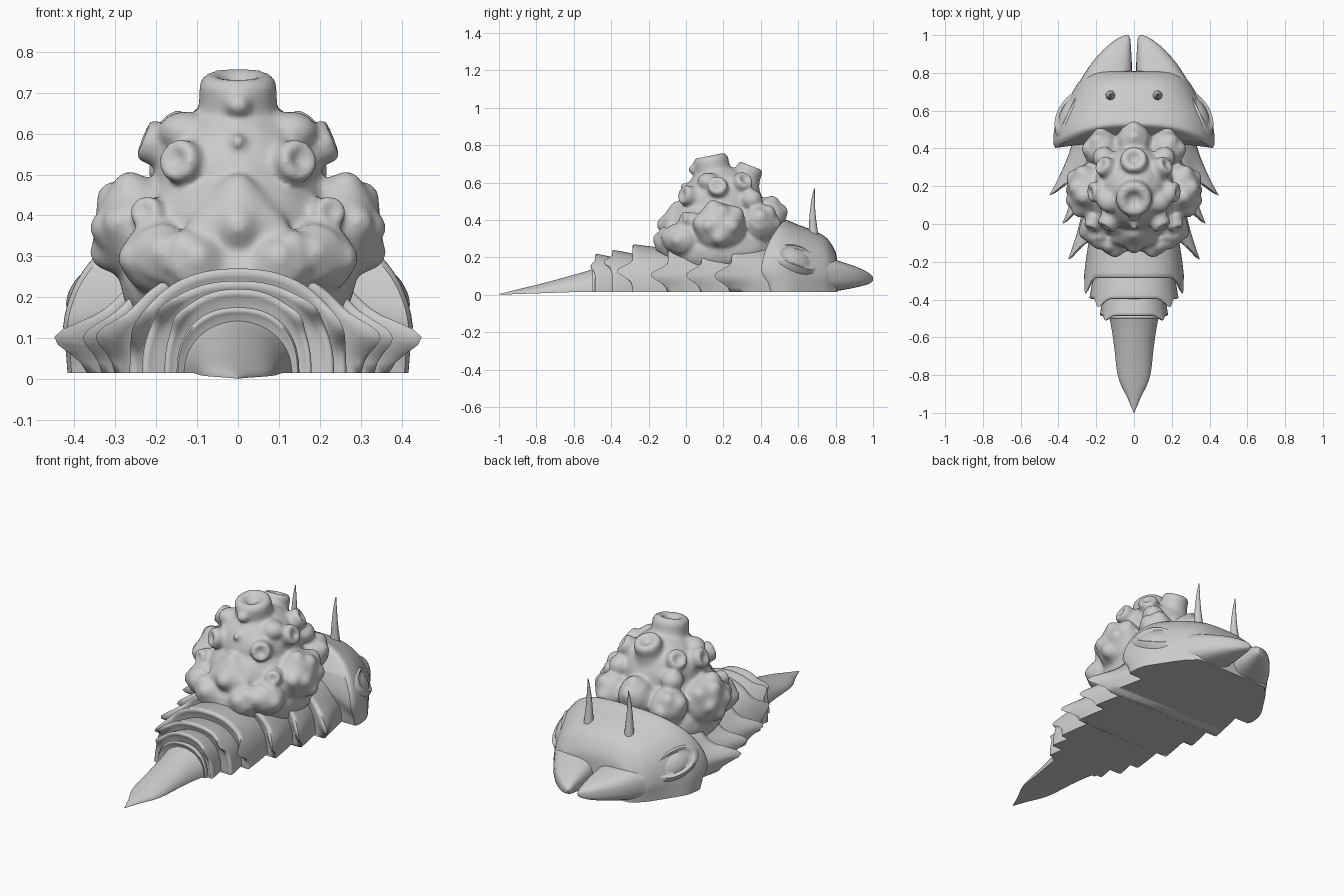
import bpy, bmesh, math
from mathutils import Vector, Matrix

old = bpy.data.objects.get("Cube")
if old:
    bpy.data.objects.remove(old)

grey = bpy.data.materials.new("stone_grey")
grey.use_nodes = True
colour = (0.6, 0.6, 0.6, 1)
grey.diffuse_color = colour
grey.node_tree.nodes["Principled BSDF"].inputs["Base Color"].default_value = colour
FLOOR = 0.015


def finish(name, bm, angle=40):
    bmesh.ops.recalc_face_normals(bm, faces=bm.faces)
    mesh = bpy.data.meshes.new(name)
    bm.to_mesh(mesh)
    bm.free()
    mesh.materials.append(grey)
    obj = bpy.data.objects.new(name, mesh)
    bpy.context.collection.objects.link(obj)
    bpy.ops.object.select_all(action="DESELECT")
    obj.select_set(True)
    bpy.context.view_layer.objects.active = obj
    bpy.ops.object.shade_smooth_by_angle(angle=math.radians(angle))
    return obj


def loft(name, rings, angle=40):
    bm = bmesh.new()
    loops = [[bm.verts.new(p) for p in ring] for ring in rings]
    n = len(loops[0])
    for a, b in zip(loops, loops[1:]):
        for i in range(n):
            j = (i + 1) % n
            bm.faces.new((a[i], a[j], b[j], b[i]))
    for loop in (loops[0], loops[-1]):
        mid = bm.verts.new(sum((v.co for v in loop), Vector()) / n)
        for i in range(n):
            bm.faces.new((loop[i], loop[(i + 1) % n], mid))
    return finish(name, bm, angle)


def smooth_rows(rows, steps=5):
    """Catmull-Rom interpolation of a few section rows."""
    out = []
    for i in range(len(rows) - 1):
        quad = [rows[max(i - 1, 0)], rows[i], rows[i + 1], rows[min(i + 2, len(rows) - 1)]]
        for k in range(steps):
            t = k / steps
            out.append([b + t / 2 * (c - a + t * (2 * a - 5 * b + 4 * c - d + t * (3 * (b - c) + d - a)))
                        for a, b, c, d in zip(*quad)])
    return out + [list(rows[-1])]


def power(v, p):
    return math.copysign(abs(v) ** p, v)


def arch(y, w, h, n=2.3, shift=None, count=48):
    """Flat-bottomed arch section; shift(t) returns outward and backward offsets."""
    ring = []
    for i in range(count + 1):
        t = math.pi * i / count
        c, s = power(math.cos(t), 2 / n), max(math.sin(t), 0) ** (2 / n)
        out, back = shift(min(t, math.pi - t)) if shift else (0, 0)
        ring.append(Vector((c * w + out * math.copysign(1, c), y - back, FLOOR + s * (h - FLOOR))))
    return ring


# Overlapping armour segments with side spikes
# front y, rim y, half width, height, spike outward, spike back, spike angle
segments = [
    (0.50, 0.25, 0.36, 0.30, 0.10, 0.10, 0.26),
    (0.30, 0.09, 0.33, 0.29, 0.06, 0.09, 0.28),
    (0.14, -0.09, 0.30, 0.28, 0.06, 0.10, 0.30),
    (-0.04, -0.28, 0.265, 0.27, 0.01, 0.09, 0.40),
    (-0.24, -0.39, 0.235, 0.24, 0.01, 0.05, 0.75),
    (-0.36, -0.48, 0.18, 0.22, 0.01, 0.03, 0.7),
    (-0.44, -0.495, 0.15, 0.175, 0, 0, 0.7),
]
for k, (front, rim, w, h, out, back, at) in enumerate(segments):
    def spike(a, t):
        g = math.exp(-((a - at) / 0.17) ** 2) * t ** 2.5
        return out * g, back * g
    rings = []
    for i in range(11):
        t = i / 10
        flare = 0.87 + 0.1 * math.sin(t * math.pi / 2) + 0.03 * t ** 3
        rings.append(arch(front + (rim - front) * t, w * flare, h * flare, 2.3, lambda a: spike(a, t)))
    # Rounded lip folding back into the body
    rings.append(arch(rim - 0.006, w * 0.97, h * 0.97, 2.3, lambda a: spike(a, 0.92)))
    rings.append(arch(rim - 0.002, w * 0.92, h * 0.92, 2.3, lambda a: spike(a, 0.7)))
    rings.append(arch(rim + 0.01, w * 0.85, h * 0.85))
    loft(f"body_segment_{k + 1}", rings, 75)

# Pointed tail
tail = [(-0.42, 0.15, 0.165), (-0.52, 0.125, 0.13), (-0.65, 0.105, 0.095), (-0.78, 0.09, 0.065),
        (-0.85, 0.07, 0.05), (-0.92, 0.035, 0.035), (-1.0, 0.002, 0.018)]
tail_obj = loft("tail", [arch(y, w, h, 2) for y, w, h in smooth_rows(tail)])
for v in tail_obj.data.vertices:
    if v.co.y < -0.6:
        v.co.z -= 0.014 * (-0.6 - v.co.y) / 0.4

# Head shield, its rear corners swept back
head = [(0.51, 0.425, 0.385), (0.535, 0.435, 0.40), (0.60, 0.42, 0.375), (0.68, 0.36, 0.345),
        (0.745, 0.305, 0.31), (0.785, 0.265, 0.26), (0.805, 0.24, 0.21), (0.81, 0.20, 0.14)]
rings = []
for y, w, h in smooth_rows(head):
    fade = max(0, (0.75 - y) / 0.24)
    def sweep(a):
        tuck = math.exp(-(a / 0.12) ** 2)
        return -0.018 * tuck, 0.115 * fade * (math.cos(a) ** 2 - 0.5 * tuck)
    rings.append(arch(y, w, h, 2.7, sweep))
loft("head_shield", rings)


# Jaws, eyes and antennae in mirrored pairs
def place(bm, centre, axes, side):
    """Move geometry to a centre with the given axes, then mirror to its side."""
    m = Matrix.Translation(centre) @ Matrix(axes).transposed().to_4x4()
    bmesh.ops.transform(bm, matrix=Matrix.Scale(side, 4, (1, 0, 0)) @ m, verts=bm.verts)


jaw = [(0.68, 0.02, 0.335, 0.015, 0.19), (0.78, 0.012, 0.272, 0.018, 0.19), (0.86, 0.012, 0.218, 0.03, 0.168),
       (0.93, 0.016, 0.155, 0.045, 0.142), (0.98, 0.02, 0.09, 0.06, 0.115), (1.0, 0.03, 0.045, 0.075, 0.095)]
long_axis = Vector((-0.42, 0.87, -0.30)).normalized()
out_axis = Vector((0.80, 0.42, 0.45))
out_axis = (out_axis - long_axis * out_axis.dot(long_axis)).normalized()
for side, label in ((1, "left"), (-1, "right")):
    rings = []
    for y, inner, outer, low, high in smooth_rows(jaw):
        rings.append([Vector((side * ((inner + outer) / 2 + (outer - inner) / 2 * power(math.cos(a), 0.65)), y,
                              (low + high) / 2 + (high - low) / 2 * power(math.sin(a), 0.75)))
                      for a in [math.tau * i / 28 for i in range(28)]])
    loft(label + "_jaw", rings, 50)

    # Eye: an oval socket rim around a shallow lens
    rings = []
    for r, z in ((1.4, -0.04), (1.2, -0.006), (1.0, 0.007), (0.88, 0.003), (0.75, -0.004), (0.55, 0.002), (0.25, 0.008)):
        rings.append([Vector((0.12 * r * math.cos(a), 0.062 * r * math.sin(a), z - 0.02 * math.cos(a) ** 2 * r * r))
                      for a in [math.tau * i / 36 for i in range(36)]])
    eye = loft(label + "_eye", rings, 60)
    bm = bmesh.new()
    bm.from_mesh(eye.data)
    place(bm, Vector((0.365, 0.605, 0.20)), (long_axis, out_axis.cross(long_axis), out_axis), side)
    bmesh.ops.recalc_face_normals(bm, faces=bm.faces)
    bm.to_mesh(eye.data)
    bm.free()

    stalk = smooth_rows([(0.30, 0.03, 0.68), (0.345, 0.024, 0.68), (0.43, 0.016, 0.677),
                         (0.51, 0.009, 0.68), (0.57, 0.002, 0.687)])
    loft(label + "_antenna", [[Vector((side * 0.125 + r * math.cos(a), y + r * math.sin(a), z))
                               for a in [math.tau * i / 12 for i in range(12)]] for z, r, y in stalk], 60)

# Knobbly shell, gathered into one skin
shell = bmesh.new()


def blob(centre, radii):
    m = Matrix.Translation(centre) @ Matrix.Diagonal((*radii, 1))
    bmesh.ops.create_icosphere(shell, subdivisions=3, radius=1, matrix=m)


def cluster(centre, radii, nubs):
    """Rounded lump with low nubs in the given directions."""
    blob(centre, radii)
    for d in nubs:
        d = Vector(d).normalized()
        spot = Vector(centre) + Vector([a * b for a, b in zip(d, radii)])
        m = Matrix.Translation(spot) @ d.to_track_quat("Z", "Y").to_matrix().to_4x4()
        bmesh.ops.create_cone(shell, cap_ends=True, segments=16, radius1=0.075, radius2=0.018, depth=0.05, matrix=m)


def crater(centre, direction, radius):
    m = Matrix.Translation(centre) @ Vector(direction).to_track_quat("Z", "Y").to_matrix().to_4x4()
    profile = [(0, -0.9), (1.3, -0.9), (1.05, -0.2), (1.03, 0.5), (0.85, 0.73), (0.55, 0.7), (0.32, 0.45), (0, 0.35)]
    rows = []
    for r, z in profile:
        count = 24 if r else 1
        rows.append([shell.verts.new(m @ Vector((radius * r * math.cos(math.tau * i / 24),
                     radius * r * math.sin(math.tau * i / 24), radius * z))) for i in range(count)])
    for a, b in zip(rows, rows[1:]):
        for i in range(24):
            j = (i + 1) % 24
            quad = [a[i % len(a)], a[j % len(a)], b[j % len(b)], b[i % len(b)]]
            shell.faces.new(list(dict.fromkeys(quad)))


blob((0, 0.18, 0.24), (0.29, 0.33, 0.19))
blob((0, 0.18, 0.36), (0.25, 0.28, 0.20))
blob((0, 0.19, 0.47), (0.21, 0.225, 0.22))
cluster((0, -0.02, 0.365), (0.115, 0.11, 0.115), [(0, -0.25, 1), (0, -1, 0.1), (0.8, -0.5, 0), (-0.8, -0.5, 0)])
cluster((0, 0.43, 0.41), (0.10, 0.095, 0.10), [(0, 0.9, 0.4), (0, 0.4, 1)])
crater((0, 0.14, 0.68), (0, -0.2, 1), 0.092)
crater((0, 0.33, 0.645), (0, 0.35, 0.9), 0.07)
blob((0, -0.005, 0.58), (0.02, 0.03, 0.02))
blob((0, 0.055, 0.67), (0.035, 0.045, 0.03))
for s in (1, -1):
    cluster((s * 0.24, 0.18, 0.36), (0.105, 0.14, 0.13),
            [(s * 0.3, -0.3, 1), (s * 0.8, 0.1, 0.8), (s, -0.5, 0.1), (s, 0.6, 0.1), (s * 0.4, 0.8, 0.7),
             (s * 0.6, -0.9, 0.2), (s, 0, -0.5)])
    cluster((s * 0.185, 0.0, 0.295), (0.09, 0.11, 0.10), [(s, -0.5, 0), (0, -1, 0.2)])
    cluster((s * 0.10, -0.08, 0.27), (0.085, 0.075, 0.085), [(0, -1, 0.4), (s * 0.5, -0.5, 0.8)])
    cluster((s * 0.16, 0.39, 0.38), (0.10, 0.095, 0.10), [(s * 0.4, 0.6, 0.7), (s, 0.1, 0.5), (s * 0.2, 1, 0)])
    crater((s * 0.135, 0.01, 0.53), (s * 0.5, -0.8, 0.2), 0.052)
    crater((s * 0.20, 0.17, 0.575), (s * 0.9, -0.05, 0.35), 0.052)
    crater((s * 0.15, 0.30, 0.60), (s * 0.7, 0.45, 0.55), 0.052)
    crater((s * 0.22, 0.0, 0.405), (s * 0.35, -0.85, 0.25), 0.04)
    blob((s * 0.13, 0.12, 0.605), (0.065, 0.06, 0.05))
    blob((s * 0.16, 0.35, 0.51), (0.06, 0.06, 0.055))

shell_obj = finish("knobbly_shell", shell)
skin = shell_obj.modifiers.new("skin", "REMESH")
skin.mode = "VOXEL"
skin.voxel_size = 0.009
skin.use_smooth_shade = True
soften = shell_obj.modifiers.new("soften", "SMOOTH")
soften.factor = 0.5
soften.iterations = 14
